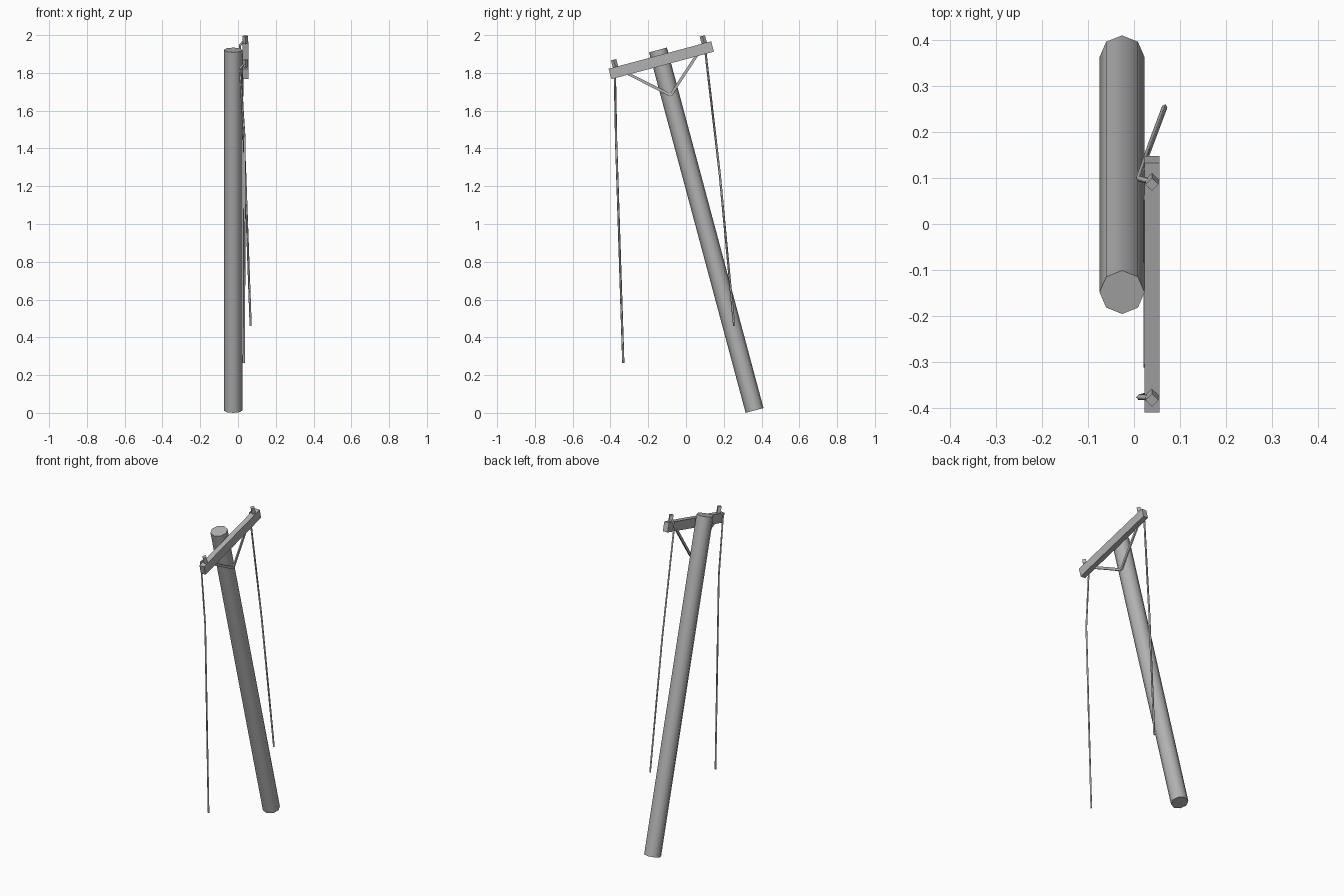
import bpy
import math
from mathutils import Vector, Matrix

old = bpy.data.objects.get("Cube")
if old:
    bpy.data.objects.remove(old, do_unlink=True)

GREY = (0.45, 0.45, 0.45, 1)
mat = bpy.data.materials.new("weathered_grey")
mat.use_nodes = True
mat.diffuse_color = GREY
mat.node_tree.nodes["Principled BSDF"].inputs["Base Color"].default_value = GREY

TILT = math.radians(15)
LEAN = Matrix.Rotation(TILT, 4, 'X')
ARM_CENTRE = Vector((0.039, -0.131, 1.867))


def arm_point(x, u, v):
    """Point given along (u) and across (v) the leaning crossarm."""
    return ARM_CENTRE + LEAN @ Vector((x, u, v))


def finish(obj, name, smooth=False):
    obj.name = name
    obj.data.materials.append(mat)
    if smooth:
        bpy.ops.object.shade_smooth_by_angle(angle=math.radians(50))
    return obj


def prism(name, start, end, radius, sides, spin=0, smooth=False):
    """Straight prism leaning with the pole."""
    bpy.ops.mesh.primitive_cylinder_add(vertices=sides, radius=radius, depth=(end - start).length)
    obj = bpy.context.object
    obj.matrix_world = (Matrix.Translation((start + end) / 2) @ LEAN
                        @ Matrix.Rotation(spin, 4, 'Z'))
    return finish(obj, name, smooth)


def box(name, centre, size, tilt):
    bpy.ops.mesh.primitive_cube_add(size=1)
    obj = bpy.context.object
    obj.data.transform(Matrix.Diagonal((*size, 1)))
    obj.matrix_world = Matrix.Translation(centre) @ Matrix.Rotation(tilt, 4, 'X')
    return finish(obj, name)


def wire(name, points, radius):
    curve = bpy.data.curves.new(name, 'CURVE')
    curve.dimensions = '3D'
    curve.bevel_depth = radius
    curve.bevel_resolution = 0
    curve.use_fill_caps = True
    spline = curve.splines.new('POLY')
    spline.points.add(len(points) - 1)
    for p, co in zip(spline.points, points):
        p.co = (*co, 1)
    obj = bpy.data.objects.new(name, curve)
    bpy.context.collection.objects.link(obj)
    bpy.ops.object.select_all(action='DESELECT')
    obj.select_set(True)
    bpy.context.view_layer.objects.active = obj
    bpy.ops.object.convert(target='MESH')
    finish(bpy.context.object, name)


# Leaning octagonal pole
foot = Vector((-0.026, 0.363, 0.0127))
prism("pole", foot, foot + LEAN @ Vector((0, 0, 1.976)), 0.049, 8, smooth=True)

# Crossarm on the pole's side
box("crossarm", ARM_CENTRE, (0.032, 0.562, 0.057), TILT)

# Pins and braces at both ends of the crossarm
for side, label in ((-1, "front"), (1, "back")):
    u = side * 0.243
    prism(label + "_pin", arm_point(0, u, 0.02), arm_point(0, u, 0.068), 0.0145, 4)
    low = arm_point(-0.014, 0, -0.192)
    high = arm_point(-0.014, side * 0.19, -0.022)
    run = high - low
    box(label + "_brace", (low + high) / 2, (0.008, run.length, 0.015),
        math.atan2(run.z, run.y))

# Broken wires hanging from the pins
wire("front_wire", [(0.036, -0.378, 1.85), (0.010, -0.377, 1.825),
                    (0.035, -0.370, 1.44), (0.031, -0.332, 0.265)], 0.006)
wire("back_wire", [(0.036, 0.092, 1.975), (0.010, 0.099, 1.945),
                   (0.038, 0.178, 1.27), (0.067, 0.255, 0.46)], 0.006)
